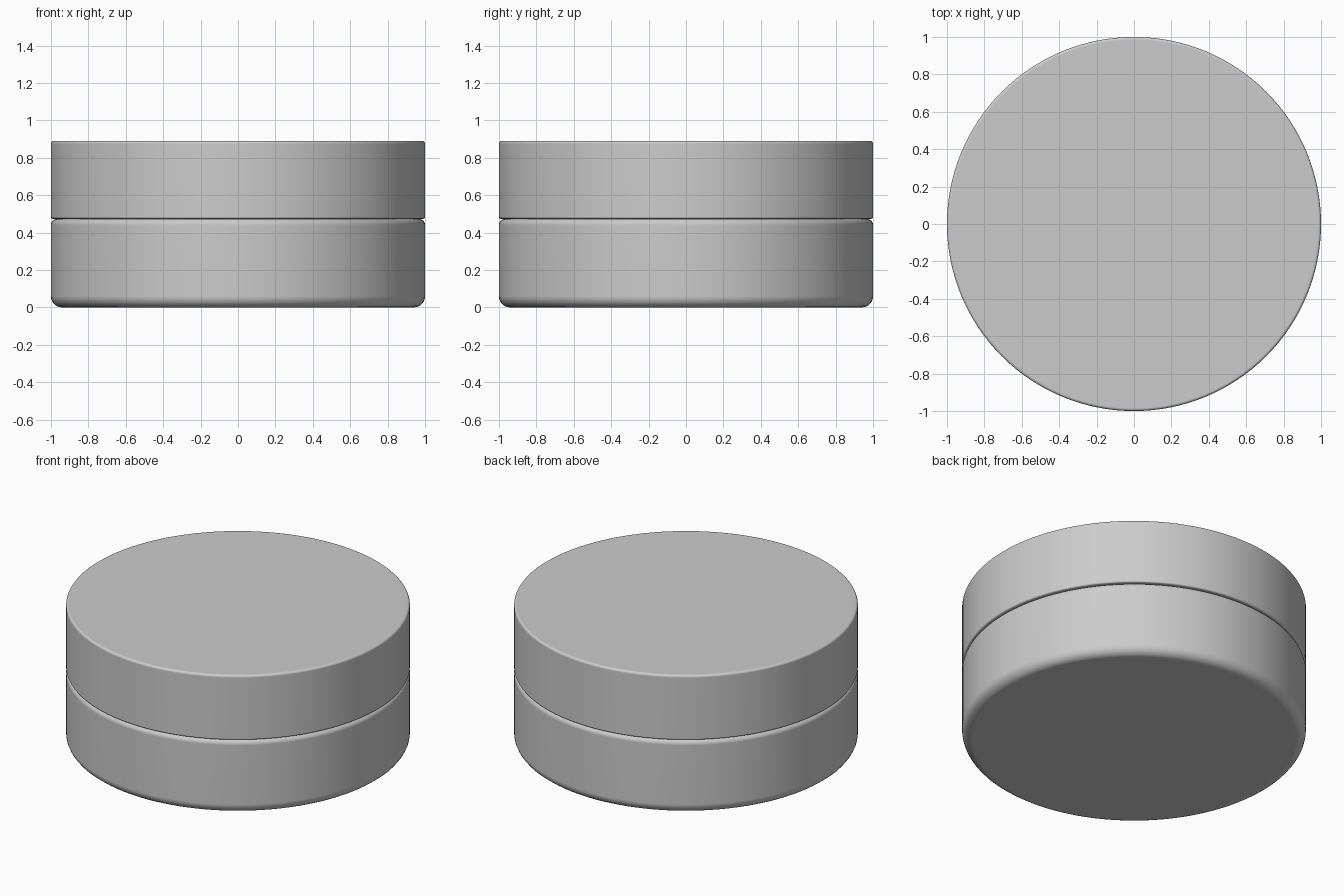
import bpy, bmesh
from math import pi, sin, cos, radians
from mathutils import Vector

if "Cube" in bpy.data.objects:
    bpy.data.objects.remove(bpy.data.objects["Cube"])

SIDES = 128


def round_profile(corners, steps=6):
    """Expand (radius, z, fillet) right-angle corners into profile points."""
    pts = []
    for i, (r, z, f) in enumerate(corners):
        p = Vector((r, z))
        if f == 0:
            pts.append(p)
            continue
        a = (Vector(corners[i - 1][:2]) - p).normalized() * f
        b = (Vector(corners[i + 1][:2]) - p).normalized() * f
        for k in range(steps + 1):
            t = k / steps * pi / 2
            pts.append(p + a * (1 - sin(t)) + b * (1 - cos(t)))
    return pts


def lathe(name, corners):
    """Revolve a filleted profile around the z axis."""
    bm = bmesh.new()
    verts = [bm.verts.new((p.x, 0, p.y)) for p in round_profile(corners)]
    edges = [bm.edges.new(pair) for pair in zip(verts, verts[1:])]
    bmesh.ops.spin(bm, geom=verts + edges, cent=(0, 0, 0), axis=(0, 0, 1),
                   angle=2 * pi, steps=SIDES)
    bmesh.ops.remove_doubles(bm, verts=bm.verts, dist=1e-5)
    bmesh.ops.recalc_face_normals(bm, faces=bm.faces)
    mesh = bpy.data.meshes.new(name)
    bm.to_mesh(mesh)
    bm.free()
    obj = bpy.data.objects.new(name, mesh)
    bpy.context.collection.objects.link(obj)
    bpy.ops.object.select_all(action='DESELECT')
    obj.select_set(True)
    bpy.context.view_layer.objects.active = obj
    bpy.ops.object.shade_smooth_by_angle(angle=radians(35))
    # Keep the large flat faces flat beside the fillets
    mod = obj.modifiers.new("weighted_normals", 'WEIGHTED_NORMAL')
    mod.keep_sharp = True
    return obj


# Jar body: rounded foot, softer shoulder, neck hidden inside the lid
lathe("jar_body", [(0, 0, 0), (1, 0, 0.06), (1, 0.472, 0.03),
                   (0.92, 0.472, 0), (0.92, 0.8, 0), (0, 0.8, 0)])

# Lid: hollow cap with a finely eased rim
lathe("lid", [(0, 0.89, 0), (1, 0.89, 0.015), (1, 0.474, 0.01),
              (0.94, 0.474, 0), (0.94, 0.83, 0), (0, 0.83, 0)])
